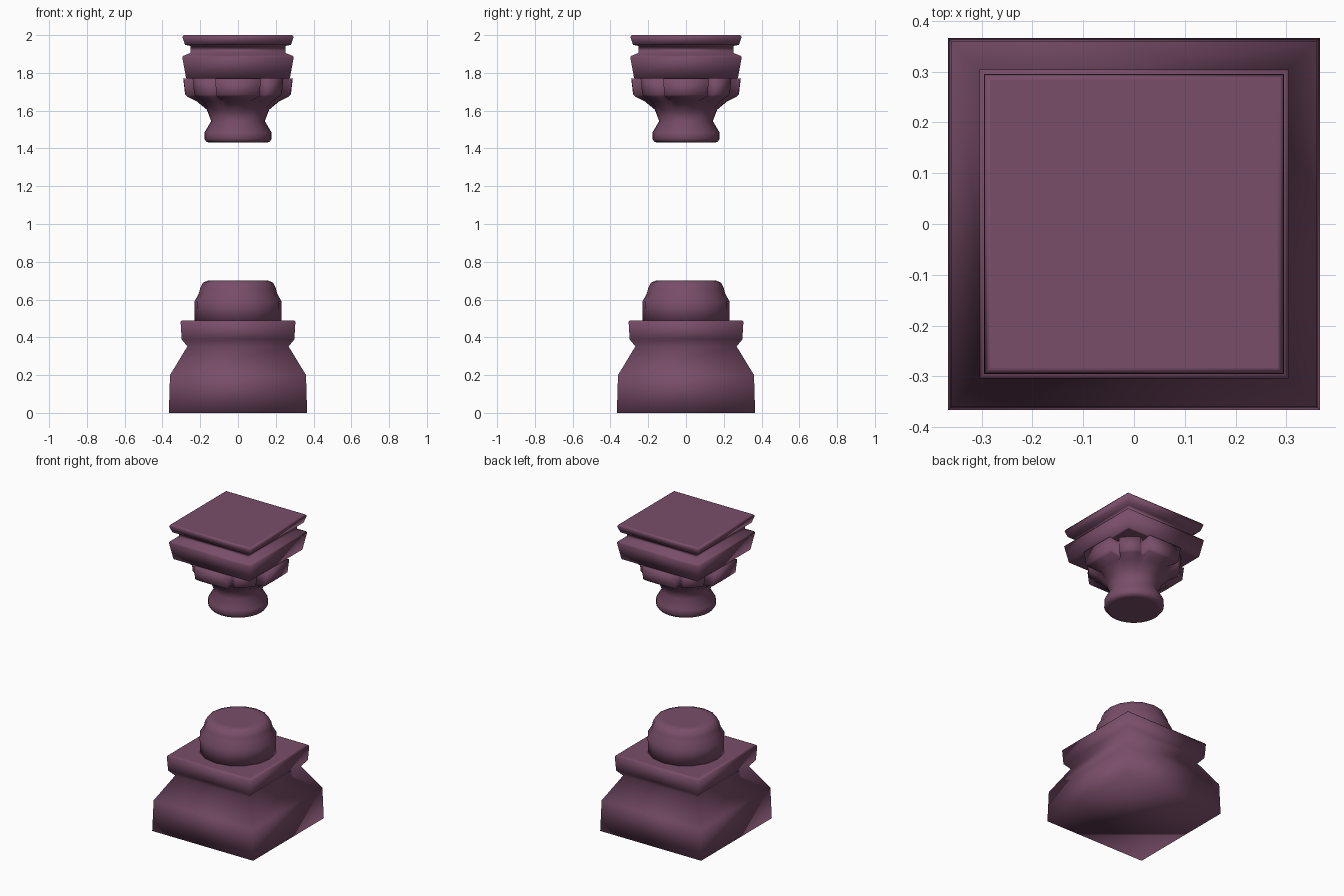
import bpy
import bmesh
from math import cos, sin, pi, atan2, hypot

if "Cube" in bpy.data.objects:
    bpy.data.objects.remove(bpy.data.objects["Cube"], do_unlink=True)

# Single plum stone colour
PLUM = (0.19, 0.075, 0.14, 1.0)
plum = bpy.data.materials.new("plum_stone")
plum.use_nodes = True
plum.diffuse_color = PLUM
shader = plum.node_tree.nodes["Principled BSDF"]
shader.inputs["Base Color"].default_value = PLUM
shader.inputs["Roughness"].default_value = 0.7


def loft(name, rings):
    """Skin a stack of equal-length closed rings, capping both ends."""
    bm = bmesh.new()
    loops = [[bm.verts.new(p) for p in ring] for ring in rings]
    n = len(loops[0])
    for low, high in zip(loops, loops[1:]):
        for i in range(n):
            j = (i + 1) % n
            bm.faces.new((low[i], low[j], high[j], high[i]))
    bm.faces.new(loops[0][::-1])
    bm.faces.new(loops[-1])
    bmesh.ops.recalc_face_normals(bm, faces=bm.faces)
    for face in bm.faces:
        face.smooth = True
    mesh = bpy.data.meshes.new(name)
    bm.to_mesh(mesh)
    bm.free()
    mesh.materials.append(plum)
    obj = bpy.data.objects.new(name, mesh)
    bpy.context.collection.objects.link(obj)
    return obj


def square(half, z):
    return [(x * half, y * half, z)
            for x, y in ((-1, -1), (1, -1), (1, 1), (-1, 1))]


def circle(radius, z, sides):
    return [(radius * cos(2 * pi * i / sides),
             radius * sin(2 * pi * i / sides), z) for i in range(sides)]


def lobed(scale, z, blend):
    """Ring of four broad side lobes and four narrow corner lobes."""
    half = [(0.29, 0), (0.288, 0.12), (0.208, 0.106), (0.24, 0.148)]
    tip = (0.2, 0.2)
    quarter = half + [tip] + [(y, x) for x, y in half[:0:-1]]
    points = []
    for q in range(4):
        for k, (x, y) in enumerate(quarter):
            r = hypot(x, y) * scale
            even = k * pi / 16
            angle = even + (atan2(y, x) - even) * blend + q * pi / 2
            points.append((r * cos(angle), r * sin(angle), z))
    return points


def mix(a, b, t):
    return [tuple(u + (v - u) * t for u, v in zip(p, q))
            for p, q in zip(a, b)]


# Square pedestal with sloping shoulders and a projecting slab
loft("pedestal", [square(h, z) for h, z in (
    (0.366, 0), (0.36, 0.2), (0.268, 0.352), (0.298, 0.388),
    (0.304, 0.482), (0.296, 0.49), (0.285, 0.49))])

# Broken column stump
loft("column_stump", [circle(r, z, 16) for r, z in (
    (0.23, 0.48), (0.231, 0.59), (0.208, 0.63), (0.2, 0.66),
    (0.185, 0.69), (0.155, 0.702), (0.13, 0.702))])

# Neck and lobed bell of the capital
neck = [circle(r, z, 32) for r, z in (
    (0.14, 1.432), (0.165, 1.433), (0.178, 1.45), (0.177, 1.485),
    (0.142, 1.545), (0.165, 1.605))]
bell = [mix(circle(0.2, 1.65, 32), lobed(0.85, 1.65, 1), 0.4),
        lobed(0.93, 1.675, 1), lobed(0.965, 1.685, 1), lobed(1, 1.77, 1)]
loft("capital_bell", neck + bell)

# Square abacus with a recessed band and a thin top slab
loft("abacus", [square(h, z) for h, z in (
    (0.265, 1.77), (0.275, 1.772), (0.295, 1.882), (0.29, 1.89),
    (0.252, 1.905), (0.252, 1.943), (0.28, 1.948), (0.294, 1.99),
    (0.287, 2), (0.282, 2))])
